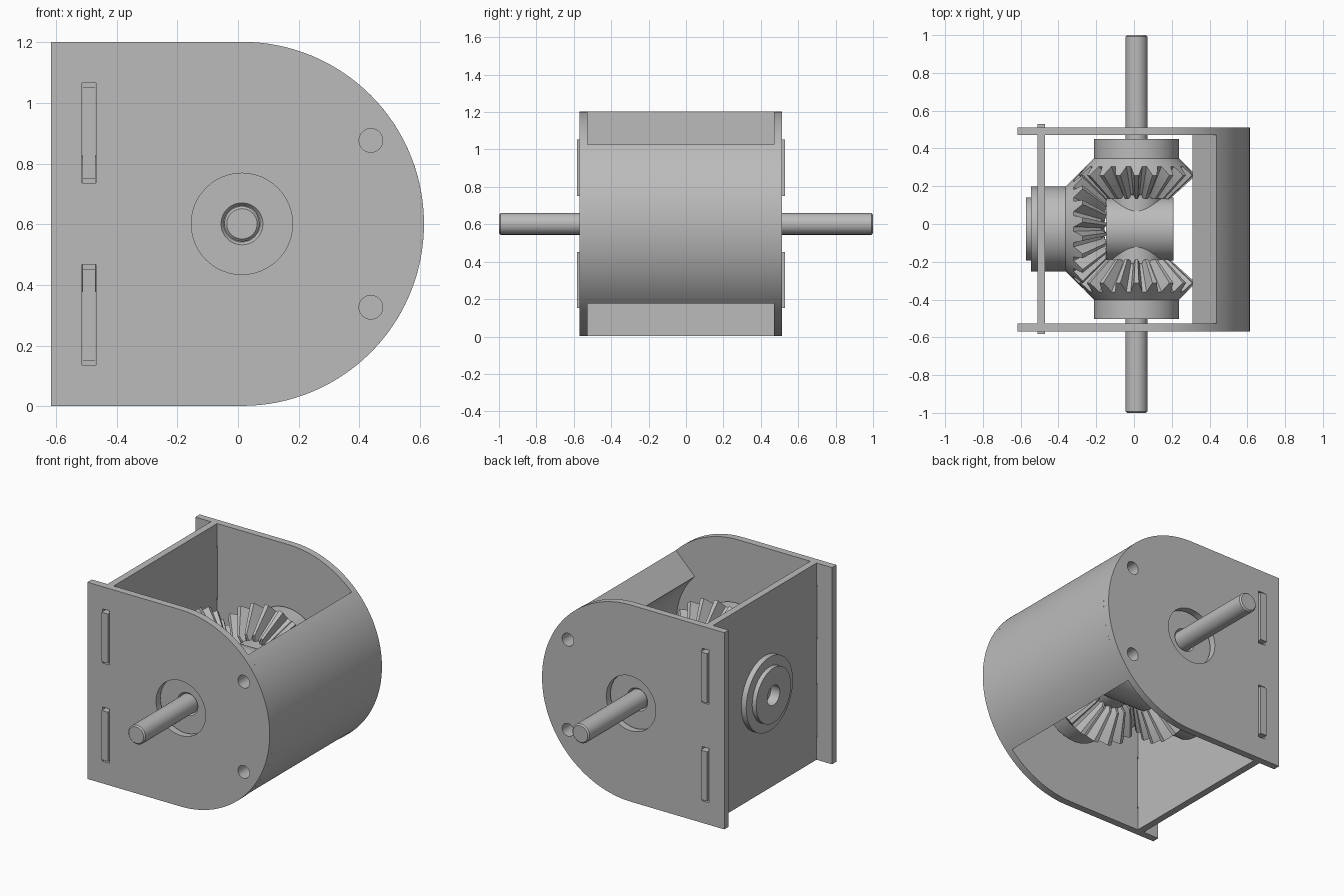
import bpy, bmesh, math
from mathutils import Matrix, Vector

if "Cube" in bpy.data.objects:
    bpy.data.objects.remove(bpy.data.objects["Cube"])

CX, CY, CZ = 0.013, -0.027, 0.602      # point where the gear axes cross
R = 0.6                                # housing radius
FRONT, BACK = (-0.57, -0.527), (0.47, 0.512)
TEETH = 20

grey = bpy.data.materials.new("plain_grey")
grey.use_nodes = True
colour = (0.5, 0.5, 0.5, 1)
grey.diffuse_color = colour
grey.node_tree.nodes["Principled BSDF"].inputs["Base Color"].default_value = colour


def finish(name, bm, matrix=Matrix()):
    bmesh.ops.recalc_face_normals(bm, faces=bm.faces)
    mesh = bpy.data.meshes.new(name)
    bm.to_mesh(mesh)
    bm.free()
    mesh.transform(matrix)
    mesh.materials.append(grey)
    ob = bpy.data.objects.new(name, mesh)
    bpy.context.collection.objects.link(ob)
    return ob


def prism(name, outline, y0, y1):
    """Extrude an x-z outline along y."""
    bm = bmesh.new()
    face = bm.faces.new([bm.verts.new((x, y0, z)) for x, z in outline])
    new = bmesh.ops.extrude_face_region(bm, geom=[face])["geom"]
    bmesh.ops.translate(bm, vec=(0, y1 - y0, 0),
                        verts=[v for v in new if isinstance(v, bmesh.types.BMVert)])
    return finish(name, bm)


def box(name, x, y, z):
    return prism(name, [(x[0], z[0]), (x[1], z[0]), (x[1], z[1]), (x[0], z[1])], *y)


def arc(r, a0, a1, n, x=CX, z=CZ):
    angles = [math.radians(a0 + (a1 - a0) * i / n) for i in range(n + 1)]
    return [(x + r * math.cos(a), z + r * math.sin(a)) for a in angles]


def disc(name, r, x, z, y0, y1):
    return prism(name, arc(r, 0, 360, 48, x, z)[:-1], y0, y1)


def loft(name, rings, angles, matrix):
    """Skin rings of (radii, heights) around local z and cap both ends."""
    bm = bmesh.new()
    loops = []
    for radii, heights in rings:
        loops.append([bm.verts.new((r * math.cos(a), r * math.sin(a), h))
                      for r, h, a in zip(radii, heights, angles)])
    n = len(angles)
    for low, high in zip(loops, loops[1:]):
        for i in range(n):
            j = (i + 1) % n
            bm.faces.new((low[i], low[j], high[j], high[i]))
    bm.faces.new(loops[0])
    bm.faces.new(loops[-1])
    return finish(name, bm, matrix)


def along(direction):
    turn = Vector(direction).to_track_quat("Z", "Y").to_matrix().to_4x4()
    return Matrix.Translation((CX, CY, CZ)) @ turn


def turned(name, profile, direction, n=48):
    angles = [math.tau * i / n for i in range(n)]
    return loft(name, [([r] * n, [h] * n) for r, h in profile], angles, along(direction))


def bevel_gear(name, direction, hub, phase):
    """Straight-toothed bevel gear whose cones meet at the crossing point."""
    tip, root, toe = (0.315, 0.285), (0.268, 0.332), 0.56
    steps = [(-0.36, root), (-0.13, tip), (0.13, tip), (0.36, root)]
    angles, heel = [], []
    for t in range(TEETH):
        for offset, point in steps:
            angles.append((t + offset + phase) * math.tau / TEETH)
            heel.append(point)
    n = len(angles)
    rings = [([0.1] * n, [0.17] * n)]
    for s in (toe, 1):
        rings.append(([p[0] * s for p in heel], [p[1] * s for p in heel]))
    rings += [([r] * n, [h] * n) for r, h in hub]
    return loft(name, rings, angles, along(direction))


def cut(target, cutter):
    mod = target.modifiers.new("cut", "BOOLEAN")
    mod.operation, mod.solver, mod.object = "DIFFERENCE", "EXACT", cutter
    bpy.context.view_layer.objects.active = target
    bpy.ops.object.modifier_apply(modifier=mod.name)
    bpy.data.objects.remove(cutter)


# Side plates: square at one end, round at the other, with shaft hole and slots
outline = [(-0.617, CZ + R), (-0.617, CZ - R)] + arc(R, -90, 90, 64)
bolt_spots = [(0.438, CZ - 0.275), (0.438, CZ + 0.275)]
slots = [(0.137, 0.468), (0.736, 1.067)]
plates = []
for name, (y0, y1) in (("front_plate", FRONT), ("back_plate", BACK)):
    plate = prism(name, outline, y0, y1)
    cut(plate, disc("cutter", 0.167, CX, CZ, y0 - 0.1, y1 + 0.1))
    for x, z in bolt_spots:
        cut(plate, disc("cutter", 0.039, x, z, y0 - 0.1, y1 + 0.1))
    for z in slots:
        cut(plate, box("cutter", (-0.514, -0.468), (y0 - 0.1, y1 + 0.1), z))
    plates.append(plate)

# Thick curved shell between the plates, with blind bolt holes
shell = prism("curved_shell", arc(R, -45, 45, 48) + arc(0.42, 45, -45, 48),
              FRONT[1], BACK[0])
for x, z in bolt_spots:
    for y in (FRONT[1], BACK[0]):
        cut(shell, disc("cutter", 0.039, x, z, y - 0.15, y + 0.15))

# Flat end wall with tabs that pass through the slots
wall_x = (-0.512, -0.47)
box("end_wall", wall_x, (FRONT[1], BACK[0]), (CZ - R, CZ + R))
for side, y in (("front", (-0.583, FRONT[1])), ("back", (BACK[0], 0.529))):
    for level, (z0, z1) in zip(("lower", "upper"), slots):
        box(f"{side}_{level}_tab", wall_x, y, (z0 + 0.015, z1 - 0.015))

# Front and back gears, each with a chamfered bore around its shaft
side_hub = [(0.225, 0.375), (0.225, 0.477), (0.069, 0.477), (0.06, 0.465)]
for name, s in (("front", -1), ("back", 1)):
    bevel_gear(f"{name}_gear", (0, s, 0), side_hub, 0)
    turned(f"{name}_gear_inner_hub", [(0.137, 0.02), (0.137, 0.2)], (0, s, 0))
    end = 1 + s * 0.027 if s > 0 else 0.973
    turned(f"{name}_shaft", [(0.058, 0.1), (0.058, end - 0.008), (0.05, end)], (0, s, 0))

# End gear with a stepped, bored hub that passes through the wall
end_hub = [(0.225, 0.375), (0.225, 0.558), (0.167, 0.558), (0.167, 0.585),
           (0.06, 0.585), (0.06, 0.2)]
bevel_gear("end_gear", (-1, 0, 0), end_hub, 0.5)
turned("end_gear_inner_hub", [(0.167, -0.197), (0.167, 0.16)], (-1, 0, 0))

# Smooth round surfaces, keep edges crisp
bpy.ops.object.select_all(action="DESELECT")
for ob in bpy.context.scene.objects:
    if ob.type == "MESH" and grey.name in ob.data.materials:
        ob.select_set(True)
        bpy.context.view_layer.objects.active = ob
bpy.ops.object.shade_smooth_by_angle(angle=math.radians(25))
